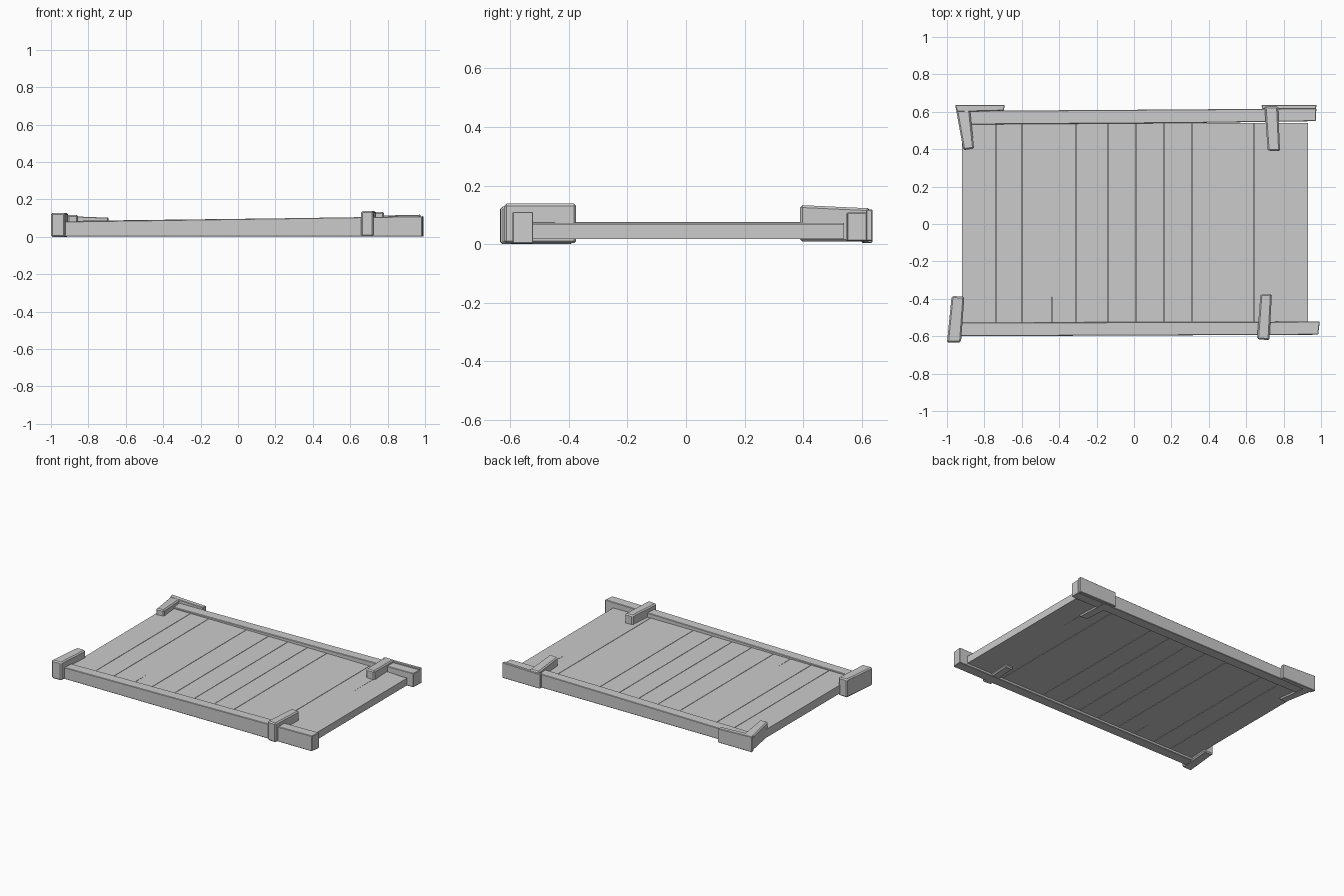
import bpy
import bmesh

cube = bpy.data.objects.get("Cube")
if cube:
    bpy.data.objects.remove(cube)

grey = bpy.data.materials.new("weathered grey")
grey.use_nodes = True
COLOUR = (0.6, 0.6, 0.6, 1)
grey.diffuse_color = COLOUR
grey.node_tree.nodes["Principled BSDF"].inputs["Base Color"].default_value = COLOUR


def prism(name, plan, bottom, top, bevel=0.0):
    """Upright block from a plan outline; bottom and top are functions of x, y."""
    bm = bmesh.new()
    low = [bm.verts.new((x, y, bottom(x, y))) for x, y in plan]
    high = [bm.verts.new((x, y, top(x, y))) for x, y in plan]
    bm.faces.new(low[::-1])
    bm.faces.new(high)
    for i in range(len(plan)):
        j = (i + 1) % len(plan)
        bm.faces.new((low[i], low[j], high[j], high[i]))
    bmesh.ops.recalc_face_normals(bm, faces=bm.faces)
    mesh = bpy.data.meshes.new(name)
    bm.to_mesh(mesh)
    bm.free()
    mesh.materials.append(grey)
    obj = bpy.data.objects.new(name, mesh)
    bpy.context.collection.objects.link(obj)
    if bevel:
        mod = obj.modifiers.new("worn edges", "BEVEL")
        mod.width = bevel
        mod.segments = 1
    return obj


def level(z):
    return lambda x, y: z


def slope(x0, z0, x1, z1):
    return lambda x, y: z0 + (z1 - z0) * (x - x0) / (x1 - x0)


def rectangle(x0, x1, y0, y1):
    return [(x0, y0), (x1, y0), (x1, y1), (x0, y1)]


# Deck: a core that closes the joints, and planks around it
LEFT, RIGHT, HALF = -0.92, 0.93, 0.54
prism("deck_core", rectangle(LEFT + 0.01, RIGHT - 0.01, -HALF, HALF),
      level(0.028), level(0.062))


def deck_top(x, y):
    return 0.076 - 0.008 * max(0, x - 0.6) / 0.33


seams = [LEFT, -0.74, -0.6, -0.31, -0.14, 0.01, 0.16, 0.31, 0.64, RIGHT]
GAP = 0.0015
for i, (a, b) in enumerate(zip(seams, seams[1:])):
    x0, x1 = a + GAP * (i > 0), b - GAP * (b < RIGHT)
    plan = rectangle(x0, x1, -HALF, HALF)
    # Short splits running in from the plank ends
    if x0 < -0.44 < x1:
        plan[1:1] = [(-0.442, -HALF), (-0.44, -0.37), (-0.438, -HALF)]
    if x0 < 0.77 < x1:
        plan[3:3] = [(0.772, HALF), (0.77, 0.17), (0.768, HALF)]
    prism("plank_%d" % (i + 1), plan, level(0.018), deck_top)

# Long rails
prism("front_rail", [(-0.93, -0.6), (0.985, -0.592), (0.993, -0.522), (-0.92, -0.527)],
      level(0.002), slope(-0.93, 0.082, 0.99, 0.11), 0.003)
prism("back_rail", [(-0.89, 0.532), (0.3, 0.54), (0.972, 0.55),
                    (0.975, 0.618), (0.2, 0.612), (-0.9, 0.605)],
      level(0.01), slope(-0.9, 0.085, 0.97, 0.108), 0.003)

# Crooked corner clamps that reach through the deck
clamps = {
    "front_right_clamp": ([(-1.0, -0.635), (-0.925, -0.633), (-0.907, -0.388), (-0.975, -0.385)],
                          0.0, 0.128, 0.128),
    "front_left_clamp": ([(0.658, -0.615), (0.724, -0.622), (0.737, -0.375), (0.676, -0.375)],
                         0.003, 0.138, 0.138),
    "back_right_clamp": ([(-0.912, 0.395), (-0.855, 0.403), (-0.878, 0.62), (-0.955, 0.632)],
                         0.008, 0.118, 0.108),
    "back_left_clamp": ([(0.715, 0.392), (0.781, 0.39), (0.77, 0.628), (0.698, 0.63)],
                        0.008, 0.133, 0.122),
}
for name, (plan, base, inner, outer) in clamps.items():
    def crown(x, y, inner=inner, outer=outer):
        return inner + (outer - inner) * (abs(y) - 0.39) / 0.24
    prism(name, plan, level(base), crown, 0.008)

# Plates fixed to the rear of the back rail
prism("back_right_plate", [(-0.945, 0.6), (-0.695, 0.606), (-0.692, 0.637), (-0.957, 0.637)],
      level(0.004), slope(-0.95, 0.112, -0.69, 0.102), 0.003)
prism("back_left_plate", [(0.685, 0.615), (0.972, 0.615), (0.977, 0.637), (0.682, 0.637)],
      level(0.01), slope(0.68, 0.112, 0.97, 0.118), 0.003)
